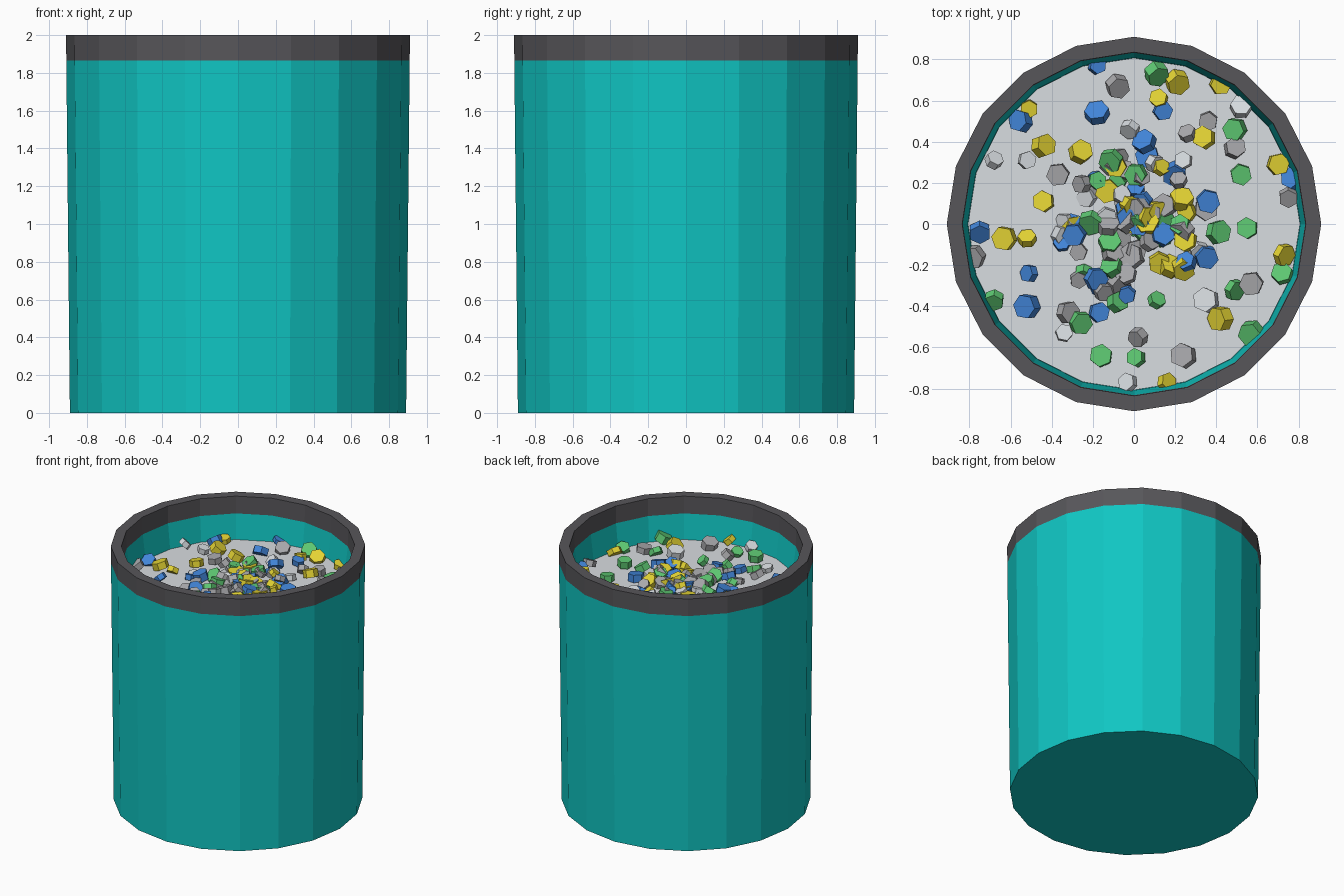
import bpy, bmesh, math, random
from mathutils import Matrix, Vector, Euler

random.seed(4)
SIDES = 20
FILL_Z = 1.67

cube = bpy.data.objects.get("Cube")
if cube:
    bpy.data.objects.remove(cube, do_unlink=True)


def linear(c):
    c /= 255
    return c / 12.92 if c <= 0.04045 else ((c + 0.055) / 1.055) ** 2.4


def make_material(name, red, green, blue):
    colour = (linear(red), linear(green), linear(blue), 1)
    mat = bpy.data.materials.new(name)
    mat.use_nodes = True
    mat.diffuse_color = colour
    shader = mat.node_tree.nodes["Principled BSDF"]
    shader.inputs["Base Color"].default_value = colour
    shader.inputs["Roughness"].default_value = 0.8
    return mat


teal = make_material("teal", 16, 198, 195)
charcoal = make_material("charcoal", 87, 86, 90)
pale = make_material("pale grey", 216, 221, 225)
grey = make_material("stone grey", 168, 168, 171)
yellow = make_material("yellow", 228, 212, 52)
green = make_material("green", 94, 200, 114)
blue = make_material("blue", 66, 134, 218)


def finish(bm, name, material):
    bmesh.ops.recalc_face_normals(bm, faces=bm.faces)
    mesh = bpy.data.meshes.new(name)
    bm.to_mesh(mesh)
    bm.free()
    mesh.materials.append(material)
    obj = bpy.data.objects.new(name, mesh)
    bpy.context.collection.objects.link(obj)
    return obj


def lathe(name, profile, material, closed=False):
    """Revolve (radius, height) points; open profiles get capped ends."""
    bm = bmesh.new()
    rings = []
    for radius, z in profile:
        angles = [math.tau * i / SIDES for i in range(SIDES)]
        rings.append([bm.verts.new((radius * math.cos(a), radius * math.sin(a), z))
                      for a in angles])
    pairs = list(zip(rings, rings[1:]))
    if closed:
        pairs.append((rings[-1], rings[0]))
    else:
        bm.faces.new(rings[0])
        bm.faces.new(rings[-1])
    for low, high in pairs:
        for i in range(SIDES):
            j = (i + 1) % SIDES
            bm.faces.new((low[i], low[j], high[j], high[i]))
    return finish(bm, name, material)


# Container: tapered tub, dark rim flush with it, and the packed filling
lathe("tub", [(0.89, 0), (0.909, 1.865), (0.832, 1.865), (0.808, FILL_Z), (0.8, 0.08)], teal)
lathe("rim", [(0.909, 1.865), (0.91, 2), (0.835, 2), (0.832, 1.865)], charcoal, closed=True)
lathe("filling", [(0.799, FILL_Z - 0.1), (0.807, FILL_Z)], pale)


def add_chip(bm, x, y, lift):
    """One tilted hexagonal chip resting on the filling."""
    radius = random.uniform(0.042, 0.062)
    tilt = random.uniform(0.1, 0.85)
    heading = random.uniform(0, math.tau)
    turn = Euler((tilt * math.cos(heading), tilt * math.sin(heading), heading)).to_matrix().to_4x4()
    place = Matrix.Translation(Vector((x, y, FILL_Z + lift)))
    bmesh.ops.create_cone(bm, cap_ends=True, segments=6, radius1=radius, radius2=radius,
                          depth=radius * random.uniform(0.75, 1.1), matrix=place @ turn)


# Loose chips: the outer ones are placed, the central heap is scattered
chips = {
    "blue_chips": (blue, [
        (-.18, .77), (-.18, .54), (.14, .55), (.05, .4), (-.55, .5), (-.75, -.04), (-.51, -.24),
        (-.52, -.4), (.04, .11), (.36, .11), (.77, .22), (-.17, -.43), (.35, -.16), (-.35, -.09)]),
    "green_chips": (green, [
        (.11, .73), (.49, .46), (.52, .24), (.41, -.04), (.55, -.02), (.72, -.24), (.49, -.32),
        (.57, -.53), (.11, -.37), (-.08, -.38), (.01, -.65), (-.16, -.64), (-.26, -.48),
        (-.68, -.37), (.01, .24)]),
    "yellow_chips": (yellow, [
        (.12, .61), (.21, .69), (.42, .68), (-.51, .56), (-.44, .38), (-.26, .35), (-.44, .11),
        (-.52, -.07), (-.63, -.07), (-.13, .16), (.23, .12), (.25, -.08), (.42, -.46),
        (.7, .29), (.73, -.15), (.16, -.77), (.34, .42)]),
    "pale_chips": (pale, [
        (-.02, .46), (-.68, .31), (-.52, .31), (.52, .57), (-.34, -.53), (-.03, -.77),
        (.35, -.37), (.24, .31)]),
    "grey_chips": (grey, [
        (-.08, .67), (.26, .44), (.36, .5), (.49, .37), (.75, .13), (.57, -.29), (.24, -.64),
        (.02, -.55), (-.27, -.27), (-.32, -.43), (-.37, .24), (.15, .09), (-.15, -.33),
        (-.78, -.16)]),
}
heap_counts = {"blue_chips": 16, "green_chips": 12, "yellow_chips": 15,
               "pale_chips": 8, "grey_chips": 24}

for name, (material, spots) in chips.items():
    bm = bmesh.new()
    for x, y in spots:
        add_chip(bm, x, y, random.uniform(0.02, 0.045))
    for _ in range(heap_counts[name]):
        distance = random.uniform(0, 0.36)
        angle = random.uniform(0, math.tau)
        add_chip(bm, distance * math.cos(angle), distance * math.sin(angle),
                 random.uniform(0, 0.05))
    finish(bm, name, material)
